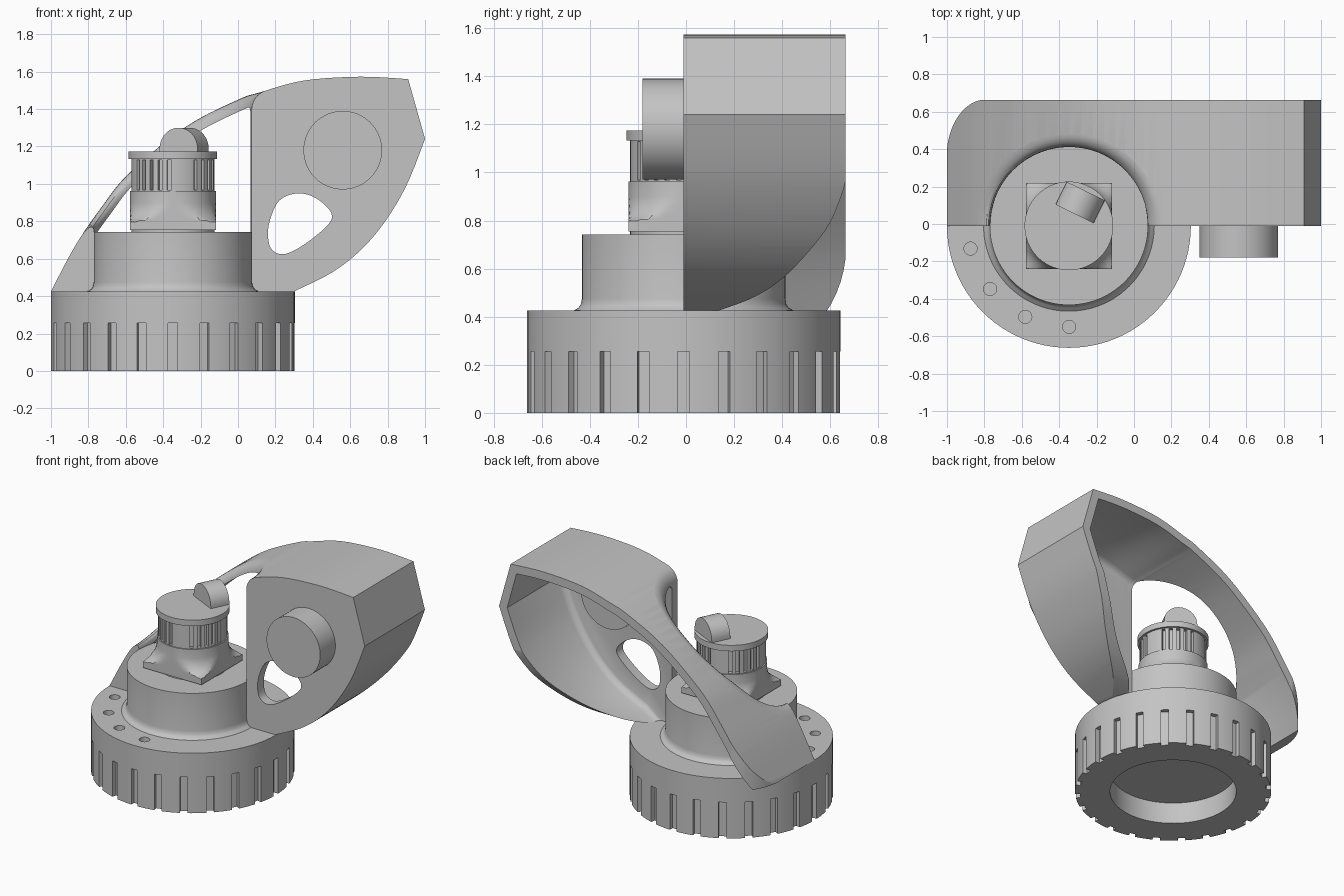
import bpy, bmesh, math
from mathutils import Vector

if "Cube" in bpy.data.objects:
    bpy.data.objects.remove(bpy.data.objects["Cube"])

grey = bpy.data.materials.new("plain_grey")
grey.use_nodes = True
grey.diffuse_color = (0.55, 0.55, 0.55, 1)
grey.node_tree.nodes["Principled BSDF"].inputs["Base Color"].default_value = (0.55, 0.55, 0.55, 1)

CX, CY = -0.348, -0.01      # axis of base, drum and turret
BACK = 0.663
WALL = -0.01                # front plane of the handle


def loft(name, *solids):
    """Each solid is a list of equally long rings, skinned and capped."""
    bm = bmesh.new()
    for rings in solids:
        vs = [[bm.verts.new(p) for p in ring] for ring in rings]
        n = len(vs[0])
        for a, b in zip(vs, vs[1:]):
            for i in range(n):
                j = (i + 1) % n
                bm.faces.new((a[i], a[j], b[j], b[i]))
        bm.faces.new(vs[0][::-1])
        bm.faces.new(vs[-1])
    bmesh.ops.recalc_face_normals(bm, faces=bm.faces)
    mesh = bpy.data.meshes.new(name)
    bm.to_mesh(mesh)
    bm.free()
    mesh.materials.append(grey)
    ob = bpy.data.objects.new(name, mesh)
    bpy.context.collection.objects.link(ob)
    return ob


def turned(profile, x=CX, y=CY, n=96):
    """Rings of a solid of revolution about a vertical axis."""
    return [[(x + r * math.cos(math.tau * i / n), y + r * math.sin(math.tau * i / n), z)
             for i in range(n)] for r, z in profile]


def slot(angle, r0, r1, width, z0, z1):
    """Radial box around the main axis, used as a slot cutter."""
    c, s = math.cos(angle), math.sin(angle)
    corners = [(r0, -width / 2), (r1, -width / 2), (r1, width / 2), (r0, width / 2)]
    return [[(CX + u * c - v * s, CY + u * s + v * c, z) for u, v in corners] for z in (z0, z1)]


def along_y(pts, y0, y1):
    return [[(x, y, z) for x, z in pts] for y in (y0, y1)]


def activate(ob):
    bpy.ops.object.select_all(action='DESELECT')
    ob.select_set(True)
    bpy.context.view_layer.objects.active = ob


def cut(ob, cutter):
    cutter.hide_render = True
    mod = ob.modifiers.new("cut", 'BOOLEAN')
    mod.operation, mod.solver, mod.object = 'DIFFERENCE', 'EXACT', cutter
    activate(ob)
    bpy.ops.object.modifier_apply(modifier=mod.name)
    bpy.data.objects.remove(cutter)


def spline(pts, closed=False, steps=5):
    """Smooth curve through the points."""
    p = [Vector(q) for q in pts]
    n = len(p)
    pick = (lambda i: p[i % n]) if closed else (lambda i: p[min(max(i, 0), n - 1)])
    out = []
    for i in range(n if closed else n - 1):
        a, b, c, d = (pick(i + k) for k in (-1, 0, 1, 2))
        for s in range(steps):
            t = s / steps
            out.append(0.5 * (2 * b + (c - a) * t + (2 * a - 5 * b + 4 * c - d) * t * t
                              + (3 * b - a - 3 * c + d) * t ** 3))
    return out if closed else out + [p[-1]]


# Base with grip slots, underside recess and dimples
base = loft("base", turned([(0.652, 0), (0.652, 0.425)]))
cut(base, loft("slots", *[slot(math.radians(15 * k), 0.62, 0.75, 0.05, -0.1, 0.255) for k in range(24)]))
cut(base, loft("recess", turned([(0.42, -0.1), (0.42, 0.155)])))
dimples = []
for k in range(4):
    a = math.radians(193 + 25.7 * k)
    dimples.append(turned([(0.035, 0.39), (0.035, 0.5)], CX + 0.54 * math.cos(a), CY + 0.54 * math.sin(a), 24))
cut(base, loft("dimples", *dimples))

# Drum with a fillet at its foot
loft("drum", turned([(0.46, 0.42), (0.455, 0.427), (0.437, 0.437), (0.427, 0.452), (0.423, 0.475), (0.423, 0.742)]))

# Handle shell: outer profile from arch, slanted nose and belly
arch = spline([(-1, 0.425), (-0.87, 0.67), (-0.73, 0.875), (-0.58, 1.06), (-0.28, 1.305), (0, 1.45),
               (0.12, 1.49), (0.35, 1.552), (0.65, 1.573), (0.91, 1.56)])
belly = spline([(1, 1.24), (0.9, 0.99), (0.78, 0.79), (0.65, 0.64), (0.5, 0.525), (0.3, 0.425)])
outer = arch + belly


def inset(d):
    ring = []
    for i, p in enumerate(outer):
        before = (p - outer[i - 1]).normalized() if i else None
        after = (outer[i + 1] - p).normalized() if i + 1 < len(outer) else before
        before = before or after
        t = (before + after).normalized()
        ring.append(p + Vector((t.y, -t.x)) * d / max(t.dot(after), 0.5))
    return ring + [Vector((0.1, 0.38)), Vector((0.08, 0.3)), Vector((-0.95, 0.3))]


handle = loft("handle", along_y(outer, WALL, BACK))
cavity = [[(x, y, z) for x, z in inset(d)]
          for y, d in ((0.06, 0.1), (0.065, 0.085), (0.08, 0.07), (0.105, 0.06), (0.8, 0.06))]
cut(handle, loft("cavity", cavity))


def arch_height(x):
    for a, b in zip(arch, arch[1:]):
        if a.x <= x <= b.x:
            return a.y + (b.y - a.y) * (x - a.x) / (b.x - a.x)
    return arch[0].y if x < arch[0].x else arch[-1].y


# Clearance around the turret, rounded where it meets the arch
clear = turned([(0.421, 0.2)])
for k in range(7):
    a = math.pi / 2 * k / 6
    ring = turned([(0.421 + 0.07 * (1 - math.cos(a)), 0)])[0]
    clear.append([(x, y, arch_height(x) - 0.08 * (1 - math.sin(a))) for x, y, z in ring])
clear += turned([(0.493, 2)])
cut(handle, loft("clearance", clear))

# Window through the front wall
window = spline([(0.16, 0.73), (0.18, 0.65), (0.25, 0.625), (0.36, 0.68), (0.48, 0.78), (0.5, 0.84),
                 (0.45, 0.9), (0.38, 0.94), (0.3, 0.947), (0.22, 0.91), (0.175, 0.82)], True)
cut(handle, loft("window", along_y(window, -0.1, 0.15)))

# Curved rear trim of the belly
trim = [tuple(p) for p in spline([(0.12, 0.42), (0.29, 0.485), (0.43, 0.585), (0.58, 0.76), (0.645, 0.9), (0.667, 0.98)])]
trim += [(0.8, 0.98), (0.8, 0.3), (0.12, 0.3)]
cut(handle, loft("belly_trim", [[(x, y, z) for y, z in trim] for x in (0.07, 1.2)]))

# Rounded rear corner of the arch foot
corner = [(-0.79 - 0.212 * math.cos(math.pi / 2 * k / 12), 0.36 + 0.306 * math.sin(math.pi / 2 * k / 12))
          for k in range(13)]
corner += [(-0.79, 0.8), (-1.1, 0.8), (-1.1, 0.36)]
cut(handle, loft("corner_trim", [[(x, y, z) for x, y in corner] for z in (0.2, 1.2)]))

# Round button on the front wall
disc = [(0.56 + 0.21 * math.cos(math.tau * i / 64), 1.18 + 0.21 * math.sin(math.tau * i / 64)) for i in range(64)]
loft("button", along_y(disc, -0.18, 0.075))


# Turret: square plate, flare clamped to the square, slotted neck and cap
def square(h, z):
    return [(CX + sx * h, CY + sy * h, z) for sx, sy in ((-1, -1), (1, -1), (1, 1), (-1, 1))]


H = 0.23
loft("turret_foot", turned([(0.222, 0.73), (0.222, 0.76)]))
loft("turret_plate", [square(H, 0.754), square(H, 0.795)])
flare = turned([(0.325, 0.79), (0.32, 0.797), (0.29, 0.805), (0.265, 0.82), (0.245, 0.845), (0.234, 0.875), (0.23, 0.9), (0.23, 0.963)])
flare = [[(min(max(x, CX - H), CX + H), min(max(y, CY - H), CY + H), z) for x, y, z in ring] for ring in flare]
loft("turret_body", flare)
neck = loft("turret_neck", turned([(0.222, 0.95), (0.222, 1.14)]))
cut(neck, loft("neck_slots", *[slot(math.radians(-121 + 90 * q + 13 * k), 0.195, 0.3, 0.022, 0.968, 1.128)
                               for q in range(4) for k in range(-2, 3)]))
loft("turret_cap", turned([(0.237, 1.132), (0.237, 1.174)]))

# Half-round knob, turned on the cap
a = math.radians(-26)
dome = [(-0.113, 1.17)] + [(-0.113 * math.cos(math.pi * k / 24), 1.187 + 0.113 * math.sin(math.pi * k / 24))
                           for k in range(25)] + [(0.113, 1.17)]
loft("knob", [[(-0.288 + u * math.cos(a) - v * math.sin(a), 0.115 + u * math.sin(a) + v * math.cos(a), z)
               for u, z in dome] for v in (-0.068, 0.068)])

for ob in list(bpy.context.collection.objects):
    if ob.type == 'MESH' and grey.name in ob.data.materials:
        activate(ob)
        bpy.ops.object.shade_smooth_by_angle(angle=math.radians(30))
